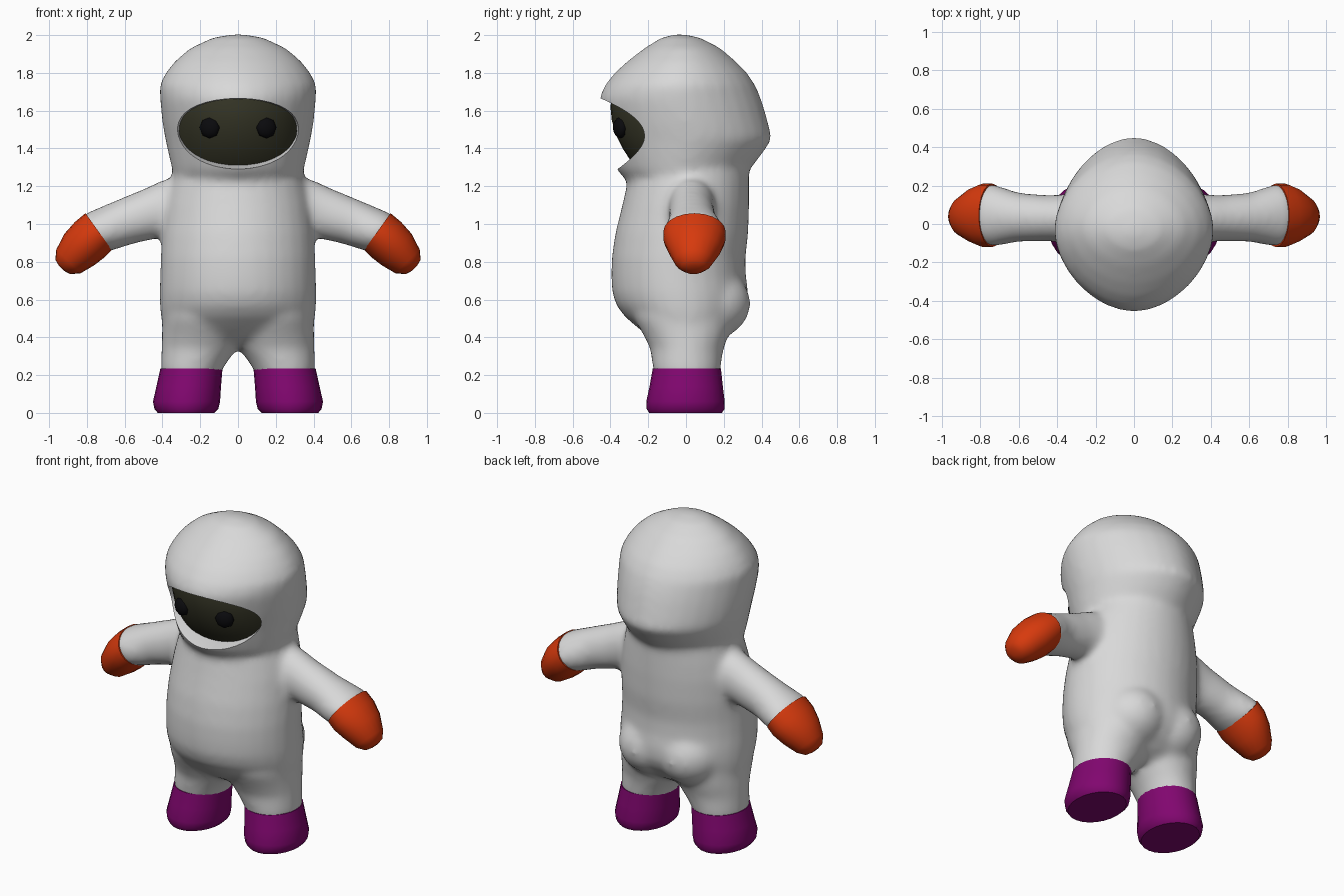
import bpy, bmesh
from math import cos, sin, pi, copysign
from mathutils import Vector

cube = bpy.data.objects.get("Cube")
if cube:
    bpy.data.objects.remove(cube, do_unlink=True)


def material(name, r, g, b):
    m = bpy.data.materials.new(name)
    m.use_nodes = True
    m.diffuse_color = (r, g, b, 1)
    bsdf = m.node_tree.nodes["Principled BSDF"]
    bsdf.inputs["Base Color"].default_value = (r, g, b, 1)
    bsdf.inputs["Roughness"].default_value = 0.6
    return m


WHITE = material("suit white", 0.69, 0.69, 0.69)
ORANGE = material("glove orange", 0.68, 0.042, 0.004)
PURPLE = material("boot purple", 0.22, 0.002, 0.16)
DARK = material("visor dark olive", 0.037, 0.037, 0.02)
BLACK = material("eye black", 0.003, 0.003, 0.004)


def loft(name, rings, mat, sides=24, power=1.0):
    """Skin a closed tube through rings of (centre, half axis u, half axis v)."""
    def bend(t):
        return copysign(abs(t) ** power, t)
    bm = bmesh.new()
    loops = []
    for c, u, v in rings:
        angles = [2 * pi * i / sides for i in range(sides)]
        loops.append([bm.verts.new(Vector(c) + Vector(u) * bend(cos(a)) + Vector(v) * bend(sin(a)))
                      for a in angles])
    for lo, hi in zip(loops, loops[1:]):
        for i in range(sides):
            j = (i + 1) % sides
            bm.faces.new((lo[i], lo[j], hi[j], hi[i]))
    bm.faces.new(loops[0])
    bm.faces.new(loops[-1])
    bmesh.ops.recalc_face_normals(bm, faces=bm.faces)
    mesh = bpy.data.meshes.new(name)
    bm.to_mesh(mesh)
    bm.free()
    mesh.materials.append(mat)
    ob = bpy.data.objects.new(name, mesh)
    bpy.context.collection.objects.link(ob)
    return ob


def level(z, left, right, front, back):
    """Horizontal ring filling the given extents."""
    return (((left + right) / 2, (front + back) / 2, z),
            ((right - left) / 2, 0, 0), (0, (back - front) / 2, 0))


def sleeve(s, x, z, nx, nz, thick, wide, y):
    """Ring across an arm, facing along (nx, nz)."""
    return ((s * x, y, z), (-s * nz * thick, 0, nx * thick), (0, wide, 0))


def activate(ob):
    bpy.ops.object.select_all(action="DESELECT")
    ob.select_set(True)
    bpy.context.view_layer.objects.active = ob


def smooth(ob, angle=45):
    activate(ob)
    bpy.ops.object.shade_smooth_by_angle(angle=angle * pi / 180)


# Torso: height, half width, front, back
torso = [(0.36, 0.25, -0.12, 0.13), (0.40, 0.36, -0.19, 0.2), (0.45, 0.397, -0.255, 0.26),
         (0.51, 0.41, -0.325, 0.305), (0.57, 0.415, -0.37, 0.328), (0.64, 0.416, -0.392, 0.33),
         (0.72, 0.413, -0.396, 0.318), (0.82, 0.41, -0.394, 0.315), (0.95, 0.404, -0.375, 0.33),
         (1.1, 0.387, -0.338, 0.335), (1.2, 0.365, -0.315, 0.335), (1.3, 0.335, -0.29, 0.335)]
pieces = [loft("suit", [level(z, -w, w, f, b) for z, w, f, b in torso], WHITE, 32, 1.02)]

# Hood: height, half width, front, back
hood = [(1.18, 0.3, -0.28, 0.27), (1.24, 0.335, -0.325, 0.31), (1.285, 0.348, -0.365, 0.335),
        (1.36, 0.366, -0.395, 0.395), (1.45, 0.386, -0.425, 0.457), (1.53, 0.4, -0.44, 0.437),
        (1.62, 0.41, -0.455, 0.412), (1.67, 0.414, -0.46, 0.395), (1.735, 0.417, -0.43, 0.367),
        (1.8, 0.383, -0.378, 0.324), (1.86, 0.337, -0.312, 0.264), (1.93, 0.256, -0.222, 0.184),
        (1.987, 0.135, -0.13, 0.075), (2.004, 0.03, -0.06, -0.01)]
pieces.append(loft("hood", [level(z, -w, w, f, b) for z, w, f, b in hood], WHITE, 32, 1.1))

for s, side in ((1, "left"), (-1, "right")):
    # Arm, leg and seat lobe, later fused with the torso
    arm = [(0.22, 1.1, 1, -0.2, 0.165, 0.13, 0.03), (0.36, 1.085, 0.97, -0.25, 0.153, 0.124, 0.03),
           (0.45, 1.058, 0.94, -0.34, 0.138, 0.121, 0.03), (0.6, 1.01, 0.92, -0.38, 0.125, 0.128, 0.035),
           (0.745, 0.955, 0.81, -0.58, 0.121, 0.166, 0.045), (0.8, 0.91, 0.73, -0.68, 0.09, 0.12, 0.045)]
    pieces.append(loft("arm", [sleeve(s, *r) for r in arm], WHITE))
    leg = [(0.12, 0.13, 0.37, -0.13, 0.14), (0.22, 0.087, 0.41, -0.174, 0.183),
           (0.28, 0.05, 0.408, -0.182, 0.19), (0.34, 0.0, 0.406, -0.19, 0.2),
           (0.41, -0.02, 0.404, -0.225, 0.225), (0.5, -0.02, 0.4, -0.275, 0.24), (0.6, 0.0, 0.37, -0.29, 0.22)]
    pieces.append(loft("leg", [level(z, s * a, s * b, f, k) for z, a, b, f, k in leg], WHITE))
    bpy.ops.mesh.primitive_uv_sphere_add(segments=24, ring_count=12, location=(s * 0.135, 0.1, 0.58))
    lobe = bpy.context.object
    lobe.scale = (0.21, 0.243, 0.2)
    pieces.append(lobe)

    # Glove
    glove = [(0.738, 0.96, 0.81, -0.58, 0.12, 0.165, 0.045), (0.785, 0.917, 0.76, -0.65, 0.122, 0.165, 0.045),
             (0.84, 0.865, 0.73, -0.68, 0.115, 0.14, 0.045), (0.898, 0.802, 0.7, -0.71, 0.09, 0.1, 0.04),
             (0.928, 0.773, 0.7, -0.71, 0.055, 0.065, 0.04), (0.935, 0.766, 0.7, -0.71, 0.02, 0.025, 0.04)]
    smooth(loft(side + "_glove", [sleeve(s, *r) for r in glove], ORANGE, 20))

    # Boot
    boot = [(0, 0.125, 0.425, -0.195, 0.19), (0.02, 0.105, 0.442, -0.208, 0.203),
            (0.06, 0.095, 0.45, -0.21, 0.205), (0.14, 0.09, 0.432, -0.193, 0.195),
            (0.235, 0.082, 0.411, -0.176, 0.185)]
    smooth(loft(side + "_boot", [level(z, s * a, s * b, f, k) for z, a, b, f, k in boot], PURPLE))

    # Eye
    bpy.ops.mesh.primitive_uv_sphere_add(segments=8, ring_count=6, location=(s * 0.15, -0.348, 1.51),
                                         rotation=(pi / 2, 0, s * 0.35))
    eye = bpy.context.object
    eye.name = side + "_eye"
    eye.scale = (0.057, 0.057, 0.036)
    eye.data.materials.append(BLACK)
    smooth(eye, 60)

# Fuse the suit into one soft skin
suit = pieces[0]
activate(suit)
for p in pieces:
    p.select_set(True)
bpy.ops.object.join()
remesh = suit.modifiers.new("fuse", "REMESH")
remesh.mode = "VOXEL"
remesh.voxel_size = 0.02
soften = suit.modifiers.new("soften", "SMOOTH")
soften.factor = 0.5
soften.iterations = 12
for name in ("fuse", "soften"):
    bpy.ops.object.modifier_apply(modifier=name)
suit.data.materials.clear()
suit.data.materials.append(WHITE)

# Face opening with a flared rim: depth, centre height, half width, half height
opening = [(-1, 1.468, 0.4, 0.197), (-0.45, 1.468, 0.4, 0.197),
           (-0.2, 1.492, 0.312, 0.165), (-0.05, 1.492, 0.305, 0.165)]
cutter = loft("opening_cutter", [((0, y, z), (w, 0, 0), (0, 0, h)) for y, z, w, h in opening], WHITE, 40)
cutter.hide_render = True
cut = suit.modifiers.new("opening", "BOOLEAN")
cut.operation = "DIFFERENCE"
cut.solver = "EXACT"
cut.object = cutter
activate(suit)
bpy.ops.object.modifier_apply(modifier="opening")
bpy.data.objects.remove(cutter, do_unlink=True)
smooth(suit, 50)

# Visor, seated inside the hood
visor_rings = [(1.28, 0.29, -0.24), (1.33, 0.318, -0.29), (1.4, 0.33, -0.335), (1.47, 0.34, -0.37),
               (1.55, 0.345, -0.393), (1.62, 0.345, -0.4), (1.7, 0.33, -0.39)]
smooth(loft("visor", [level(z, -w, w, f, 0.2) for z, w, f in visor_rings], DARK, 32, 1.06))
